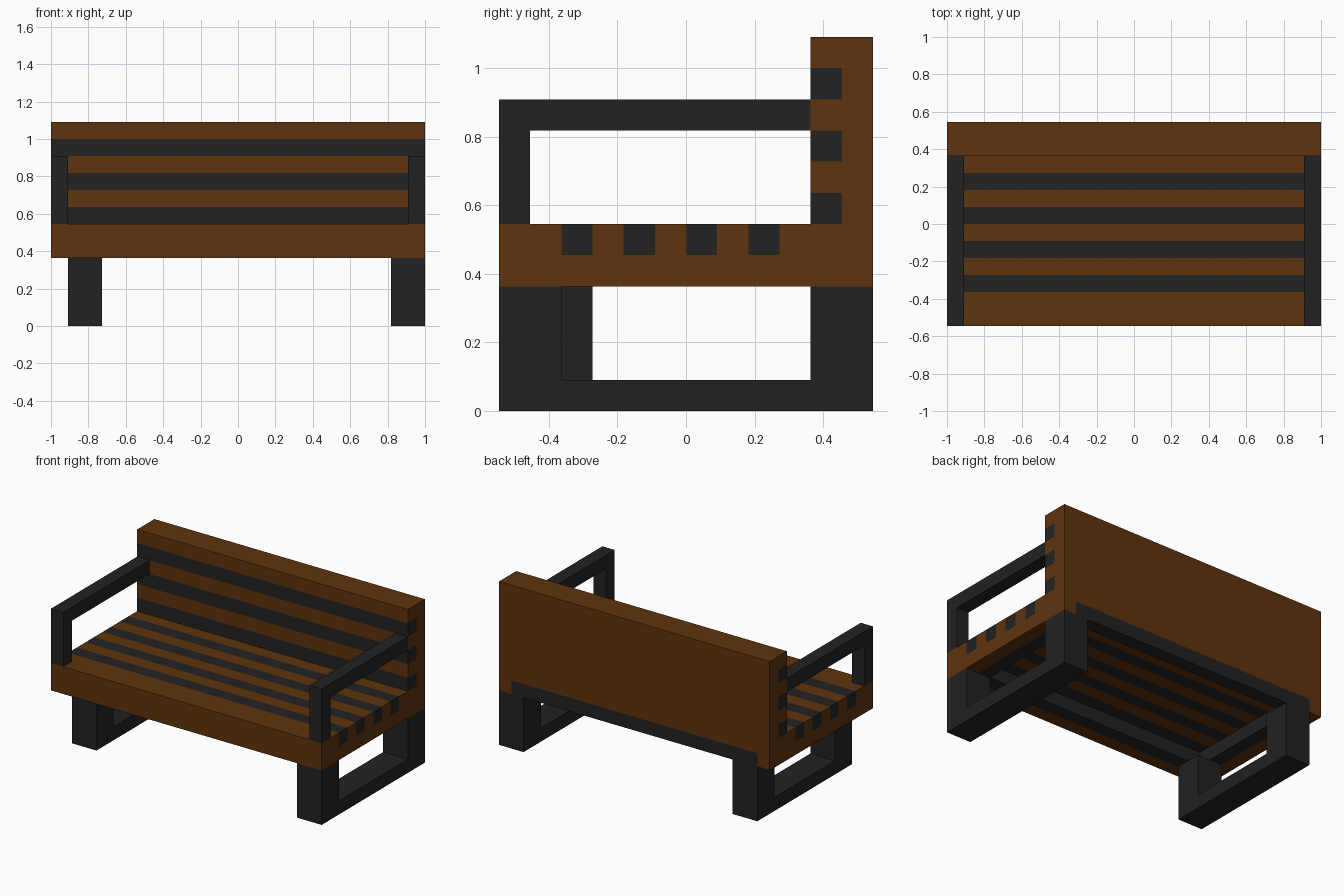
import bpy
import bmesh

cube = bpy.data.objects.get("Cube")
if cube:
    bpy.data.objects.remove(cube, do_unlink=True)

U = 1 / 11  # grid module: bench is 22 x 12 x 12 modules


def material(name, rgb):
    m = bpy.data.materials.new(name)
    m.use_nodes = True
    m.diffuse_color = (*rgb, 1)
    m.node_tree.nodes["Principled BSDF"].inputs["Base Color"].default_value = (*rgb, 1)
    return m


WOOD = material("brown wood", (0.114, 0.034, 0.004))
DARK = material("charcoal", (0.016, 0.016, 0.016))


def part(name, mat, *boxes):
    """One object from boxes given as (x0, x1, y0, y1, z0, z1) in modules."""
    bm = bmesh.new()
    for x0, x1, y0, y1, z0, z1 in boxes:
        verts = bmesh.ops.create_cube(bm, size=1)["verts"]
        for v in verts:
            v.co = ((x0 + (v.co.x + 0.5) * (x1 - x0)) * U,
                    (y0 + (v.co.y + 0.5) * (y1 - y0)) * U,
                    (z0 + (v.co.z + 0.5) * (z1 - z0)) * U)
    mesh = bpy.data.meshes.new(name)
    bm.to_mesh(mesh)
    bm.free()
    mesh.materials.append(mat)
    obj = bpy.data.objects.new(name, mesh)
    bpy.context.collection.objects.link(obj)
    return obj


# Seat: wide front board, then alternating dark and brown slats
part("seat_front_board", WOOD, (-11, 11, -6, -4, 5, 6))
for i, y in enumerate(range(-4, 4, 2)):
    part(f"seat_dark_slat_{i + 1}", DARK, (-11, 11, y, y + 1, 5, 6))
    end = 6 if y == 2 else y + 2
    part(f"seat_board_{i + 1}", WOOD, (-11, 11, y + 1, end, 5, 6))

# Skirt under the seat edge
part("front_skirt", WOOD, (-11, 11, -6, -5, 4, 5))

# Backrest: solid rear panel faced with alternating slats
part("back_panel", WOOD, (-11, 11, 5, 6, 6, 12))
for i, z in enumerate(range(6, 12, 2)):
    part(f"back_dark_slat_{i + 1}", DARK, (-11, 11, 4, 5, z, z + 1))
    part(f"back_board_{i + 1}", WOOD, (-11, 11, 4, 5, z + 1, z + 2))

# Frame beneath the seat
part("frame_front_beam", DARK, (-9, 9, -5, -4, 4, 5))
part("frame_rear_beam", DARK, (-9, 9, 5, 6, 4, 5))

# Side skirts, frame side beams and armrests on both sides
for side, s in (("left", 1), ("right", -1)):
    def span(a, b):
        return (a, b) if s > 0 else (-b, -a)
    part(f"{side}_skirt", WOOD, (*span(10, 11), -5, 6, 4, 5))
    part(f"{side}_frame_beam", DARK, (*span(9, 10), -5, 6, 4, 5))
    part(f"{side}_armrest", DARK,
         (*span(10, 11), -6, 4, 9, 10),
         (*span(10, 11), -6, -5, 6, 9))

# Leg loops: the right one sits one module further in and back
for side, x, y in (("left", 9, -6), ("right", -10, -5)):
    part(f"{side}_leg_loop", DARK,
         (x, x + 2, y, 6, 0, 1),
         (x, x + 2, y, y + 2, 1, 4),
         (x, x + 2, 4, 6, 1, 4))
